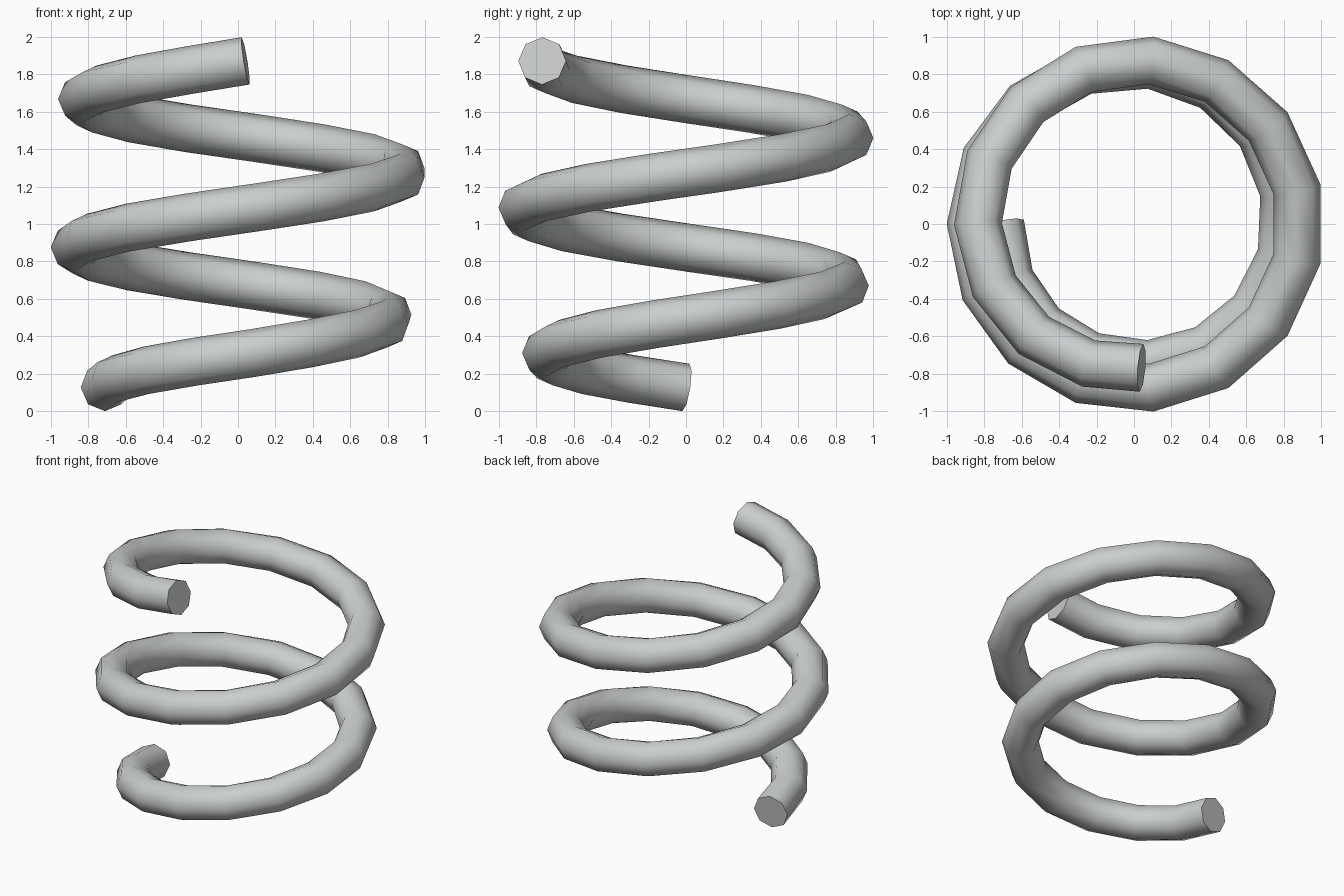
import bpy
import math

cube = bpy.data.objects.get("Cube")
if cube:
    bpy.data.objects.remove(cube, do_unlink=True)

TUBE = 0.128   # radius of the wire
STEP = 24      # degrees between path points
TOTAL = 813    # sweep of the whole coil in degrees

# Barrel-shaped coil: (sweep, value) keys
RADIUS = [(0, .715), (90, .748), (180, .813), (270, .858), (360, .873),
          (450, .879), (540, .893), (630, .878), (720, .834), (813, .77)]
HEIGHT = [(0, .126), (96, .31), (360, .875), (624, 1.46), (720, 1.668), (813, 1.872)]


def sample(keys, t):
    """Linear interpolation between keys."""
    for (a, va), (b, vb) in zip(keys, keys[1:]):
        if t <= b:
            return va + (vb - va) * (t - a) / (b - a)
    return keys[-1][1]


# Steel colour
steel = bpy.data.materials.new("steel_grey")
steel.use_nodes = True
colour = (0.6, 0.62, 0.62, 1)
steel.diffuse_color = colour
steel.node_tree.nodes["Principled BSDF"].inputs["Base Color"].default_value = colour

# Coil path, rising counter-clockwise from the right side
sweeps = list(range(0, TOTAL, STEP)) + [TOTAL]
curve = bpy.data.curves.new("coil_spring", "CURVE")
curve.dimensions = "3D"
curve.twist_mode = "Z_UP"
curve.bevel_depth = TUBE
curve.bevel_resolution = 2
curve.use_fill_caps = True
path = curve.splines.new("POLY")
path.points.add(len(sweeps) - 1)
for point, t in zip(path.points, sweeps):
    r, a = sample(RADIUS, t), math.radians(180 + t)
    point.co = (r * math.cos(a), r * math.sin(a), sample(HEIGHT, t), 1)
curve.materials.append(steel)

# Octagonal wire swept along the path, smooth with flat ends
spring = bpy.data.objects.new("coil_spring", curve)
bpy.context.collection.objects.link(spring)
bpy.ops.object.select_all(action="DESELECT")
spring.select_set(True)
bpy.context.view_layer.objects.active = spring
bpy.ops.object.convert(target="MESH")
bpy.ops.object.shade_smooth_by_angle(angle=math.radians(60))
